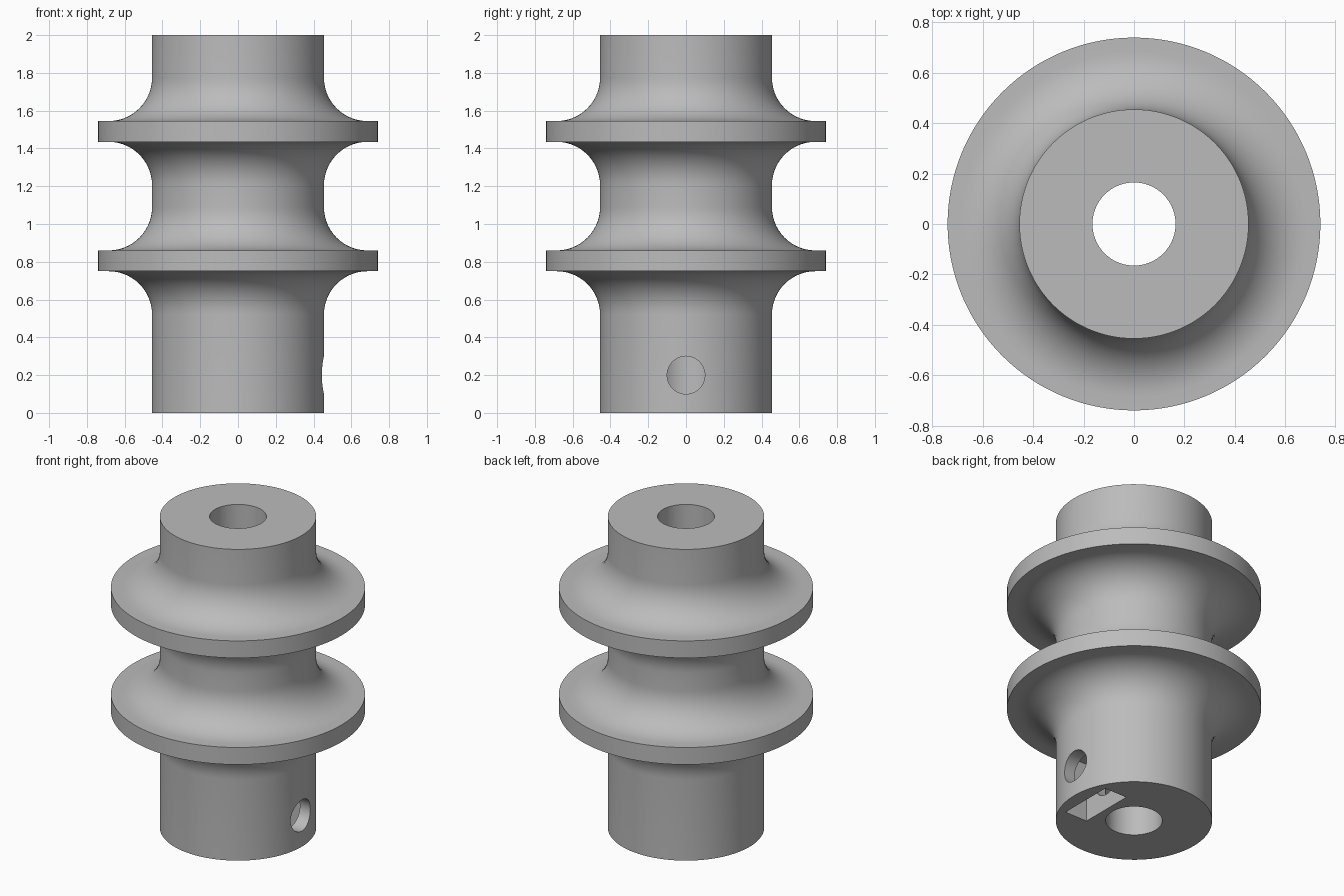
import bpy, bmesh, math
from mathutils import Matrix

cube = bpy.data.objects.get("Cube")
if cube:
    bpy.data.objects.remove(cube, do_unlink=True)

HUB, FLANGE, BORE, FILLET, SIDES = 0.455, 0.74, 0.165, 0.23, 128
RIMS = [(0.75, 0.86), (1.435, 1.545)]

grey = bpy.data.materials.new("plain grey")
grey.use_nodes = True
grey.diffuse_color = (0.5, 0.5, 0.5, 1)
grey.node_tree.nodes["Principled BSDF"].inputs["Base Color"].default_value = (0.5, 0.5, 0.5, 1)


def add_object(name, bm):
    bmesh.ops.recalc_face_normals(bm, faces=bm.faces)
    mesh = bpy.data.meshes.new(name)
    bm.to_mesh(mesh)
    bm.free()
    mesh.materials.append(grey)
    obj = bpy.data.objects.new(name, mesh)
    bpy.context.collection.objects.link(obj)
    return obj


def fillet(z, side, steps=14):
    """Concave quarter arc from the hub out to a rim face at height z."""
    arc = []
    for i in range(steps + 1):
        a = math.pi / 2 * i / steps
        arc.append((HUB + FILLET * (1 - math.cos(a)),
                    z + side * FILLET * (1 - math.sin(a))))
    return arc


# Spool outline, from the bore at the bottom round to the bore at the top
outline = [(BORE, 0), (HUB, 0)]
for low, high in RIMS:
    outline += fillet(low, -1) + [(FLANGE, low), (FLANGE, high)]
    outline += reversed(fillet(high, 1))
outline += [(HUB, 2), (BORE, 2)]

# Spool body, turned about the z axis
bm = bmesh.new()
rings = []
for r, z in outline:
    rings.append([bm.verts.new((r * math.cos(t), r * math.sin(t), z))
                  for t in (math.tau * k / SIDES for k in range(SIDES))])
for a, b in zip(rings, rings[1:] + rings[:1]):
    for k in range(SIDES):
        n = (k + 1) % SIDES
        bm.faces.new((a[k], a[n], b[n], b[k]))
spool = add_object("spool_body", bm)

# Set screw hole, from the outside of the hub into the bore
bm = bmesh.new()
bmesh.ops.create_cone(bm, cap_ends=True, segments=48, radius1=0.1, radius2=0.1, depth=0.5,
                      matrix=Matrix.Translation((0.3, 0, 0.2)) @ Matrix.Rotation(math.pi / 2, 4, "Y"))
screw_hole = add_object("screw_hole_cutter", bm)

# Nut slot, open at the bottom
bm = bmesh.new()
bmesh.ops.create_cube(bm, size=1, matrix=Matrix.Translation((0.29, 0, 0.16))
                      @ Matrix.Diagonal((0.16, 0.36, 0.44, 1)))
nut_slot = add_object("nut_slot_cutter", bm)

bpy.context.view_layer.objects.active = spool
for cutter in (screw_hole, nut_slot):
    cut = spool.modifiers.new(cutter.name, "BOOLEAN")
    cut.operation = "DIFFERENCE"
    cut.solver = "EXACT"
    cut.object = cutter
    bpy.ops.object.modifier_apply(modifier=cut.name)
    bpy.data.objects.remove(cutter, do_unlink=True)

# Smooth turned surfaces with crisp rims
bpy.ops.object.select_all(action="DESELECT")
spool.select_set(True)
bpy.ops.object.shade_smooth_by_angle(angle=math.radians(30))
